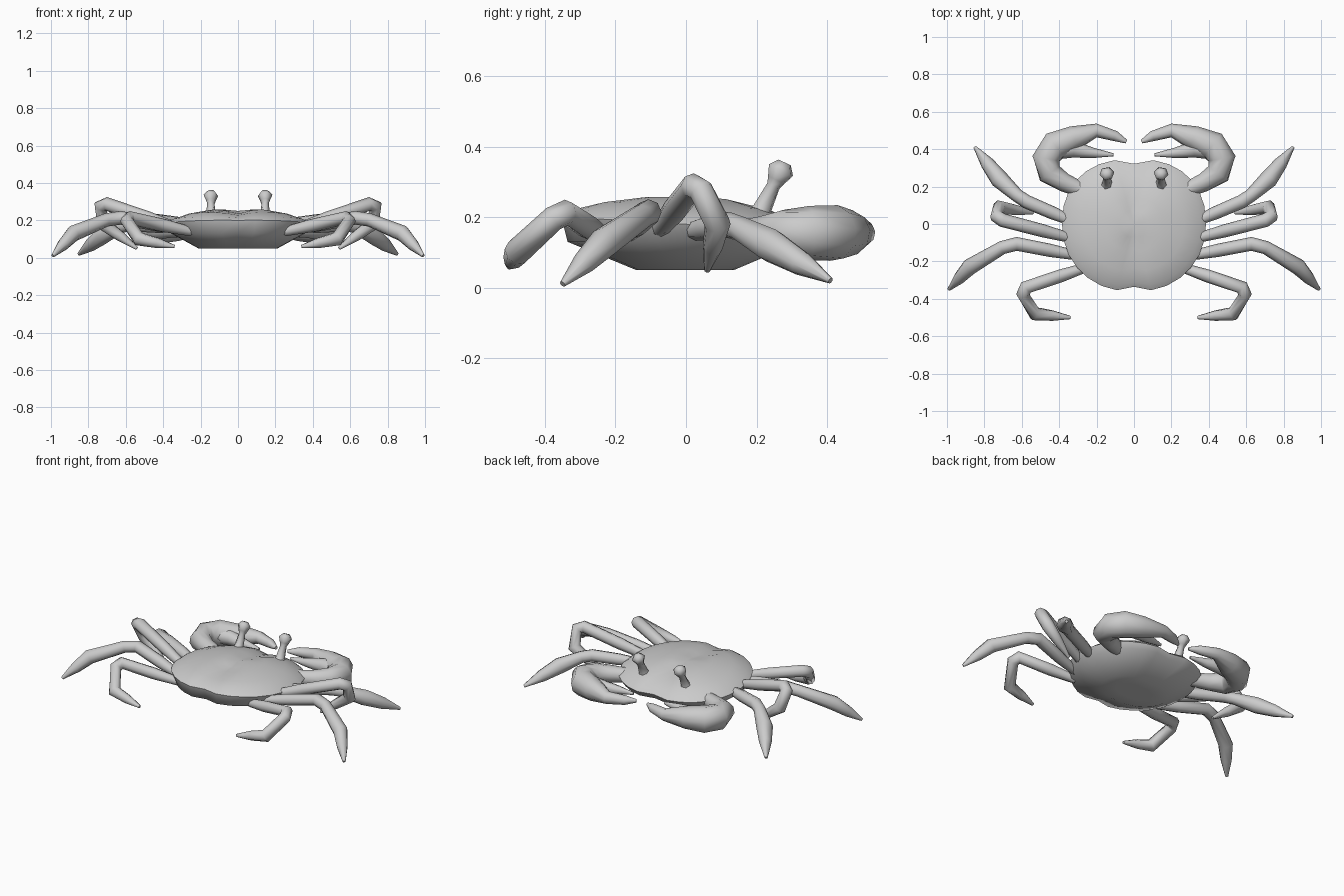
import bpy, bmesh
from math import cos, sin, tau, exp, radians, copysign
from mathutils import Vector

cube = bpy.data.objects.get("Cube")
if cube:
    bpy.data.objects.remove(cube)

shell = bpy.data.materials.new("shell_grey")
shell.use_nodes = True
grey = (.6, .6, .6, 1)
shell.diffuse_color = grey
shell.node_tree.nodes["Principled BSDF"].inputs["Base Color"].default_value = grey


def skin(name, rings):
    """Join closed rings of equal length into a capped smooth surface."""
    bm = bmesh.new()
    loops = [[bm.verts.new(point) for point in ring] for ring in rings]
    count = len(loops[0])
    for lower, upper in zip(loops, loops[1:]):
        for i in range(count):
            j = (i + 1) % count
            bm.faces.new((lower[i], lower[j], upper[j], upper[i]))
    for cap in (loops[0], loops[-1]):
        centre = bm.verts.new(sum((vert.co for vert in cap), Vector()) / count)
        for i in range(count):
            bm.faces.new((cap[i], cap[(i + 1) % count], centre))
    bmesh.ops.recalc_face_normals(bm, faces=bm.faces)
    mesh = bpy.data.meshes.new(name)
    bm.to_mesh(mesh)
    bm.free()
    mesh.materials.append(shell)
    part = bpy.data.objects.new(name, mesh)
    bpy.context.collection.objects.link(part)
    bpy.ops.object.select_all(action='DESELECT')
    part.select_set(True)
    bpy.context.view_layer.objects.active = part
    bpy.ops.object.shade_smooth_by_angle(angle=radians(70))
    return part


def limb_pair(name, points, radii, sides=8):
    """Tapering tube through the points, mirrored to the other side."""
    rings, side = [], None
    for k, (point, radius) in enumerate(zip(points, radii)):
        before = points[max(k - 1, 0)]
        after = points[min(k + 1, len(points) - 1)]
        along = ((point - before).normalized() + (after - point).normalized()).normalized()
        side = side or along.orthogonal()
        side = (side - along * side.dot(along)).normalized()
        up = along.cross(side)
        angles = [tau * i / sides for i in range(sides)]
        rings.append([point + radius * (side * cos(a) + up * sin(a)) for a in angles])
    part = skin(name, rings)
    part.modifiers.new("both_sides", 'MIRROR').use_mirror_merge = False


def leg_pair(name, hip, knee, shin, tip, swell=.044):
    """Leg with a swollen thigh, a bevelled knee and a blunt tapering shin."""
    hip, knee, shin, tip = map(Vector, (hip, knee, shin, tip))
    thigh = hip.lerp(knee, .4)
    points = [hip, thigh, knee.lerp(thigh, .15), knee.lerp(shin, .2),
              shin, shin.lerp(tip, .5), tip]
    limb_pair(name, points, (.025, .035, .037, .036, swell, swell * .75, .009))


# Carapace outline: squarer in front, rounder behind, notched on the centre line
def outline_point(angle):
    c, s = cos(angle), sin(angle)
    power, depth = (.87, .35) if s > 0 else (.95, .365)
    x = copysign(abs(c) ** power, c) * .385
    y = copysign(abs(s) ** power, s) * depth
    return x, y * (1 - .08 * exp(-(x / .06) ** 2))


outline = [outline_point(tau * i / 28) for i in range(28)]


def body_ring(wide, deep, height, groove=0):
    """Scaled outline that dips along the middle."""
    return [Vector((x * wide, y * deep, height - groove * exp(-(x * wide / .06) ** 2)))
            for x, y in outline]


def dome_ring(scale):
    """Ring of the upper shell, leaning up towards the rear."""
    lift = (1 - scale ** 2) ** .7
    ring = body_ring(scale, scale, .18 + .085 * lift, .025 * lift)
    for point in ring:
        point.z -= point.y * scale * .06
    return ring


belly = [body_ring(.3, .2, .05), body_ring(.55, .4, .05), body_ring(.93, .95, .13)]
skin("carapace", belly + [dome_ring(scale) for scale in (1, .92, .7, .4, .2)])

# Four pairs of legs
leg_pair("front_leg", (.32, .01, .16), (.6, .13, .18), (.72, .24, .12), (.85, .41, .02), .049)
leg_pair("raised_leg", (.32, -.08, .16), (.74, .03, .3), (.72, .09, .18), (.54, .06, .05), .038)
leg_pair("long_leg", (.3, -.17, .15), (.66, -.1, .22), (.88, -.23, .13), (.99, -.35, .01))
leg_pair("rear_leg", (.25, -.23, .14), (.61, -.35, .22), (.53, -.48, .1), (.34, -.5, .06), .038)

# Claws: curved arm ending in the fixed finger, then the moving finger
claw_height = .155
arm = [(.25, .17), (.37, .22), (.45, .27), (.47, .35), (.42, .42),
       (.32, .46), (.2, .5), (.1, .47), (.04, .44)]
limb_pair("claw", [Vector((x, y, claw_height)) for x, y in arm],
          (.04, .05, .066, .077, .08, .066, .037, .028, .01), sides=10)
finger = [(.42, .4), (.32, .4), (.22, .38), (.11, .37)]
limb_pair("claw_finger", [Vector((x, y, claw_height)) for x, y in finger],
          (.055, .045, .028, .008))

# Eyes: flared stalk with a faceted knob
stalk_base, eye_top = Vector((.145, .2, .19)), Vector((.145, .28, .355))
limb_pair("eye", [stalk_base.lerp(eye_top, t) for t in (0, .2, .6, .7, .87, 1)],
          (.045, .028, .02, .027, .04, .02), sides=6)
